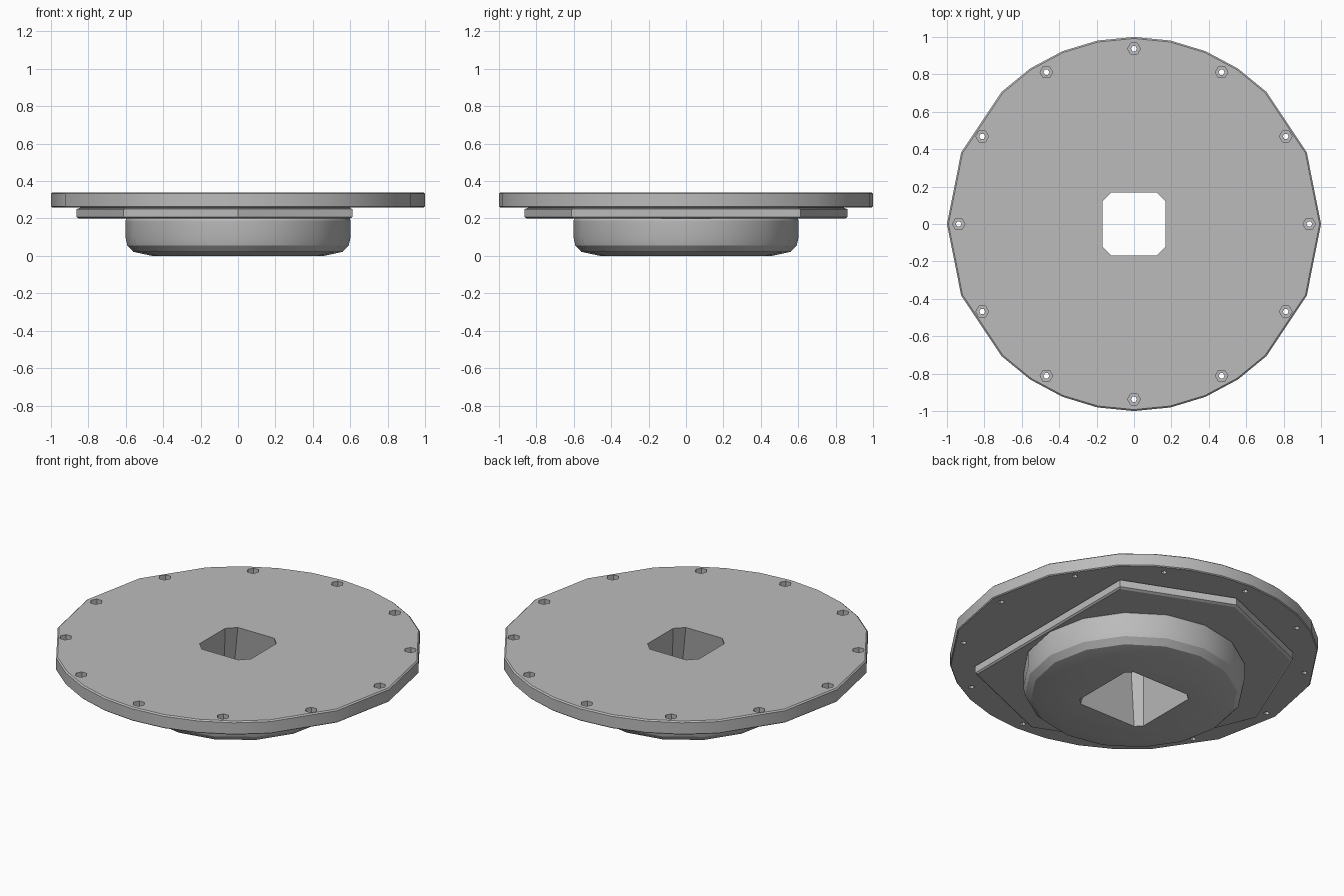
import bpy, bmesh
from math import cos, sin, radians, pi

if "Cube" in bpy.data.objects:
    bpy.data.objects.remove(bpy.data.objects["Cube"], do_unlink=True)

# Single grey metal colour
metal = bpy.data.materials.new("grey metal")
metal.use_nodes = True
colour = (0.5, 0.5, 0.5, 1)
metal.diffuse_color = colour
metal.node_tree.nodes["Principled BSDF"].inputs["Base Color"].default_value = colour


def loft(bm, rings):
    """Closed solid through rings listed from bottom to top."""
    loops = [[bm.verts.new(p) for p in ring] for ring in rings]
    for low, high in zip(loops, loops[1:]):
        for i in range(len(low)):
            j = (i + 1) % len(low)
            bm.faces.new((low[i], low[j], high[j], high[i]))
    bm.faces.new(loops[0][::-1])
    bm.faces.new(loops[-1])


def ring(angles, radius, z, centre=(0, 0)):
    return [(centre[0] + radius * cos(radians(a)),
             centre[1] + radius * sin(radians(a)), z) for a in angles]


def square(half, cut, z):
    """Square outline with cut corners."""
    k = half - cut
    return [(half, -k, z), (half, k, z), (k, half, z), (-k, half, z),
            (-half, k, z), (-half, -k, z), (-k, -half, z), (k, -half, z)]


def make(name, solids):
    mesh = bpy.data.meshes.new(name)
    bm = bmesh.new()
    for rings in solids:
        loft(bm, rings)
    bmesh.ops.recalc_face_normals(bm, faces=bm.faces)
    bm.to_mesh(mesh)
    bm.free()
    mesh.materials.append(metal)
    obj = bpy.data.objects.new(name, mesh)
    bpy.context.collection.objects.link(obj)
    return obj


def turned(name, angles, profile):
    return make(name, [[ring(angles, r, z) for r, z in profile]])


def cut(obj, cutter):
    mod = obj.modifiers.new("cut", "BOOLEAN")
    mod.operation, mod.solver, mod.object = "DIFFERENCE", "EXACT", cutter
    bpy.context.view_layer.objects.active = obj
    bpy.ops.object.modifier_apply(modifier=mod.name)


# Rim: coarse steps at the sides, finer at front and back
quarter = [0, 22.5, 45, 56.25, 67.5, 78.75]
half = quarter + [90] + [180 - a for a in quarter[:0:-1]]
rim_angles = half + [a + 180 for a in half]
disc = turned("top_disc", rim_angles,
              [(0.995, 0.26), (1.0, 0.265), (1.0, 0.333), (0.992, 0.34)])

# Octagonal step with one corner missing, leaving a flat side
step = turned("flat_sided_step", range(45, 316, 45),
              [(0.85, 0.2), (0.864, 0.208), (0.864, 0.25), (0.845, 0.256), (0.845, 0.27)])

# Rounded hub underneath
hub = turned("rounded_hub", [i * 22.5 for i in range(16)],
             [(0.46, 0), (0.56, 0.022), (0.592, 0.055), (0.602, 0.1),
              (0.602, 0.19), (0.59, 0.21)])

# Tapered square opening through all parts
opening = make("opening_cutter", [[square(0.226, 0.035, -0.01), square(0.168, 0.05, 0.35)]])

# Twelve bolt holes with hexagonal pockets
hexagon = range(0, 360, 60)
pockets, shafts = [], []
for i in range(12):
    c = (0.937 * cos(i * pi / 6), 0.937 * sin(i * pi / 6))
    pockets.append([ring(hexagon, 0.034, z, c) for z in (0.3, 0.36)])
    shafts.append([ring(hexagon, 0.016, z, c) for z in (0.24, 0.32)])
pocket_cutter = make("pocket_cutter", pockets)
shaft_cutter = make("shaft_cutter", shafts)

for part in (disc, step, hub):
    cut(part, opening)
cut(disc, pocket_cutter)
cut(disc, shaft_cutter)
for cutter in (opening, pocket_cutter, shaft_cutter):
    bpy.data.objects.remove(cutter, do_unlink=True)

# Soft shading with crisp edges
for part in (disc, step, hub):
    bpy.ops.object.select_all(action="DESELECT")
    part.select_set(True)
    bpy.context.view_layer.objects.active = part
    bpy.ops.object.shade_smooth_by_angle(angle=radians(30))
